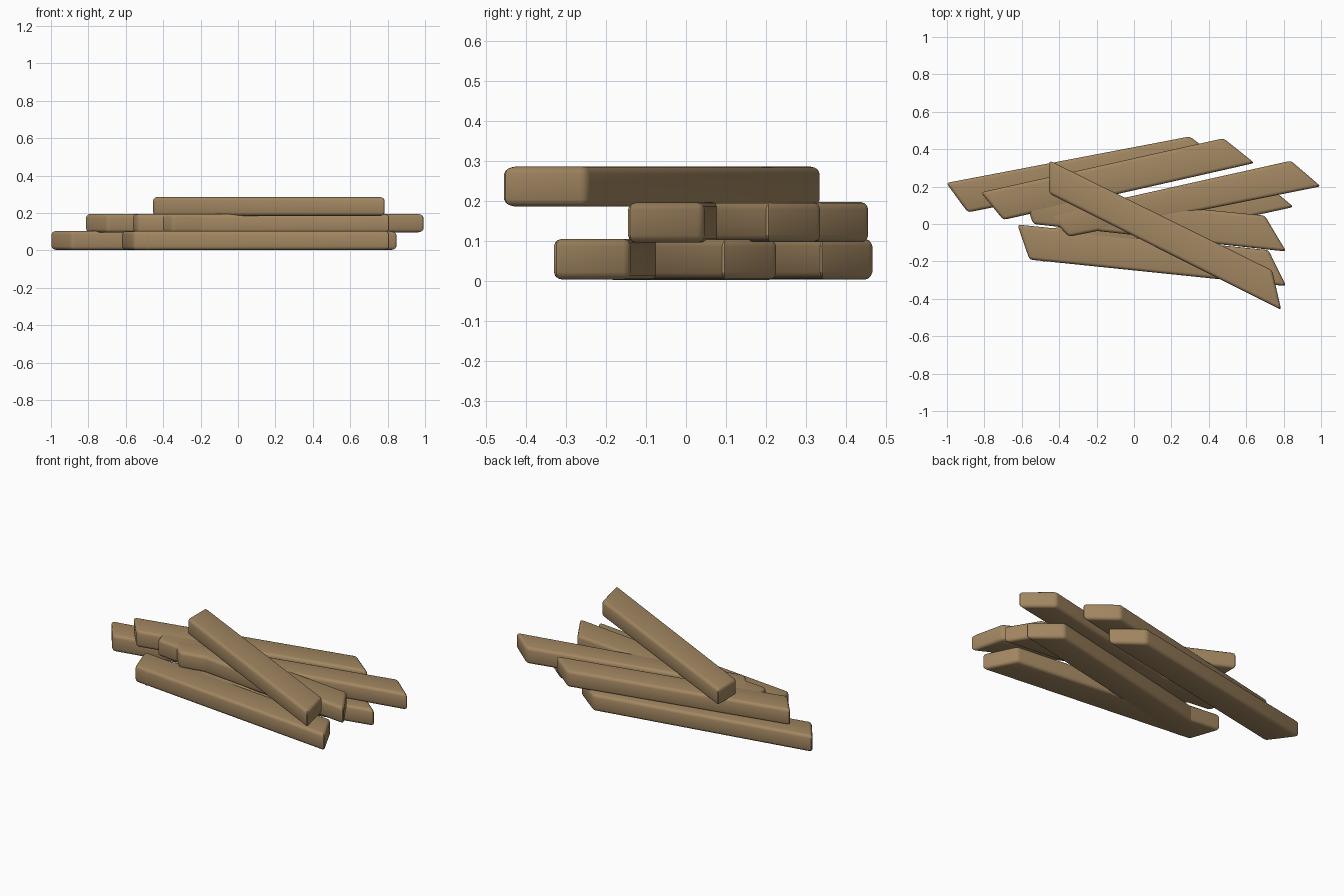
import bpy, bmesh
from mathutils import Vector

if "Cube" in bpy.data.objects:
    bpy.data.objects.remove(bpy.data.objects["Cube"])

wood = bpy.data.materials.new("brown_wood")
wood.diffuse_color = (0.36, 0.24, 0.12, 1)
wood.use_nodes = True
wood.node_tree.nodes["Principled BSDF"].inputs["Base Color"].default_value = wood.diffuse_color


def plank(name, corners, z0, z1):
    """Slanted board from four plan corners, with rounded edges."""
    pts = [Vector(c) for c in corners]
    mid = sum(pts, Vector((0, 0))) / 4
    # allow for the length lost when the sharp corners are rounded
    pts = [p + (p - mid).normalized() * 0.009 for p in pts]
    bm = bmesh.new()
    face = bm.faces.new([bm.verts.new((p.x, p.y, z0)) for p in pts])
    top = bmesh.ops.extrude_face_region(bm, geom=[face])["geom"]
    bmesh.ops.translate(bm, vec=(0, 0, z1 - z0),
                        verts=[g for g in top if isinstance(g, bmesh.types.BMVert)])
    bmesh.ops.recalc_face_normals(bm, faces=bm.faces[:])
    bmesh.ops.bevel(bm, geom=bm.edges[:], offset=0.018, segments=3,
                    profile=0.5, affect='EDGES', clamp_overlap=True)
    bmesh.ops.recalc_face_normals(bm, faces=bm.faces[:])
    me = bpy.data.meshes.new(name)
    bm.to_mesh(me)
    bm.free()
    me.materials.append(wood)
    ob = bpy.data.objects.new(name, me)
    bpy.context.collection.objects.link(ob)
    bpy.context.view_layer.objects.active = ob
    ob.select_set(True)
    bpy.ops.object.shade_smooth_by_angle()
    ob.select_set(False)


# Corners run: lower left, lower right, upper right, upper left (seen from above)
# Bottom layer
plank("bottom_plank_back", [(-.88, .065), (.46, .335), (.29, .465), (-.995, .22)], .003, .104)
plank("bottom_plank_middle", [(-.485, -.20), (.845, .09), (.68, .225), (-.59, -.06)], .002, .103)
plank("bottom_plank_front", [(-.55, -.19), (.805, -.33), (.71, -.14), (-.615, -.005)], .003, .104)

# Middle layer
plank("middle_plank_back", [(-.69, .025), (.635, .325), (.47, .455), (-.81, .17)], .096, .196)
plank("middle_plank_centre", [(-.34, -.065), (.99, .20), (.83, .335), (-.45, .05)], .096, .196)
plank("middle_plank_front", [(-.53, .0), (.805, -.145), (.69, .045), (-.59, .17)], .095, .195)

# Single plank lying across the top
plank("top_plank", [(-.445, .16), (.78, -.455), (.73, -.245), (-.445, .335)], .185, .285)
